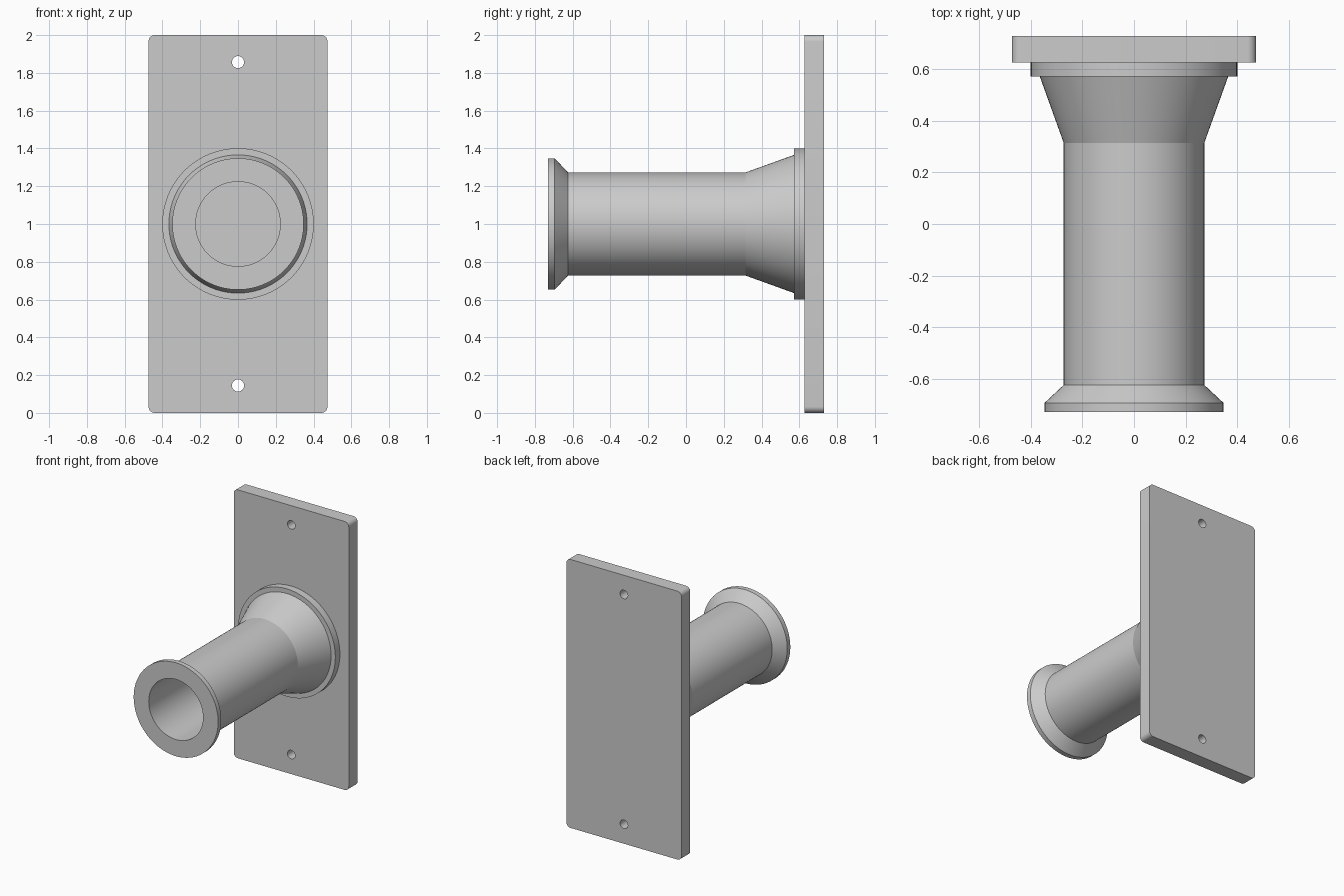
import bpy, bmesh
from math import pi, cos, sin

if "Cube" in bpy.data.objects:
    bpy.data.objects.remove(bpy.data.objects["Cube"])

AXIS_Z = 1.0
SEGMENTS = 96


def add_object(name, bm):
    bmesh.ops.recalc_face_normals(bm, faces=bm.faces[:])
    mesh = bpy.data.meshes.new(name)
    bm.to_mesh(mesh)
    bm.free()
    obj = bpy.data.objects.new(name, mesh)
    bpy.context.collection.objects.link(obj)
    return obj


def activate(obj):
    bpy.ops.object.select_all(action='DESELECT')
    obj.select_set(True)
    bpy.context.view_layer.objects.active = obj


def lathe(name, profile):
    """Revolve a closed (radius, y) profile around the horizontal y axis."""
    bm = bmesh.new()
    rings = []
    for i in range(SEGMENTS):
        a = 2 * pi * i / SEGMENTS
        rings.append([bm.verts.new((r * cos(a), y, AXIS_Z + r * sin(a))) for r, y in profile])
    n = len(profile)
    for i in range(SEGMENTS):
        a, b = rings[i], rings[(i + 1) % SEGMENTS]
        for j in range(n):
            k = (j + 1) % n
            bm.faces.new((a[j], a[k], b[k], b[j]))
    return add_object(name, bm)


# Wall plate with rounded corners
bm = bmesh.new()
bmesh.ops.create_cube(bm, size=1)
for v in bm.verts:
    v.co = (v.co.x * 0.948, 0.679 + v.co.y * 0.104, 1 + v.co.z * 2)
corners = [e for e in bm.edges if abs(e.verts[0].co.y - e.verts[1].co.y) > 0.05]
bmesh.ops.bevel(bm, geom=corners, offset=0.034, segments=8, profile=0.5, affect='EDGES')
plate = add_object("wall_plate", bm)

# Two screw holes through the plate
for z in (0.145, 1.857):
    bpy.ops.mesh.primitive_cylinder_add(vertices=32, radius=0.032, depth=0.4,
                                        location=(0, 0.679, z), rotation=(pi / 2, 0, 0))
    cutter = bpy.context.object
    cutter.name = "screw_hole_cutter"
    cutter.hide_render = True
    activate(plate)
    mod = plate.modifiers.new("screw_hole", 'BOOLEAN')
    mod.operation = 'DIFFERENCE'
    mod.solver = 'EXACT'
    mod.object = cutter
    bpy.ops.object.modifier_apply(modifier=mod.name)
    bpy.data.objects.remove(cutter, do_unlink=True)

# Hollow spool: front lip, straight barrel, flared base and collar, inner bore
spool = lathe("spool", [
    (0.224, -0.731), (0.348, -0.731), (0.348, -0.695), (0.273, -0.625),
    (0.273, 0.315), (0.366, 0.573), (0.401, 0.573), (0.401, 0.627), (0.224, 0.627),
])

for obj in (plate, spool):
    activate(obj)
    bpy.ops.object.shade_smooth_by_angle(angle=0.26)
